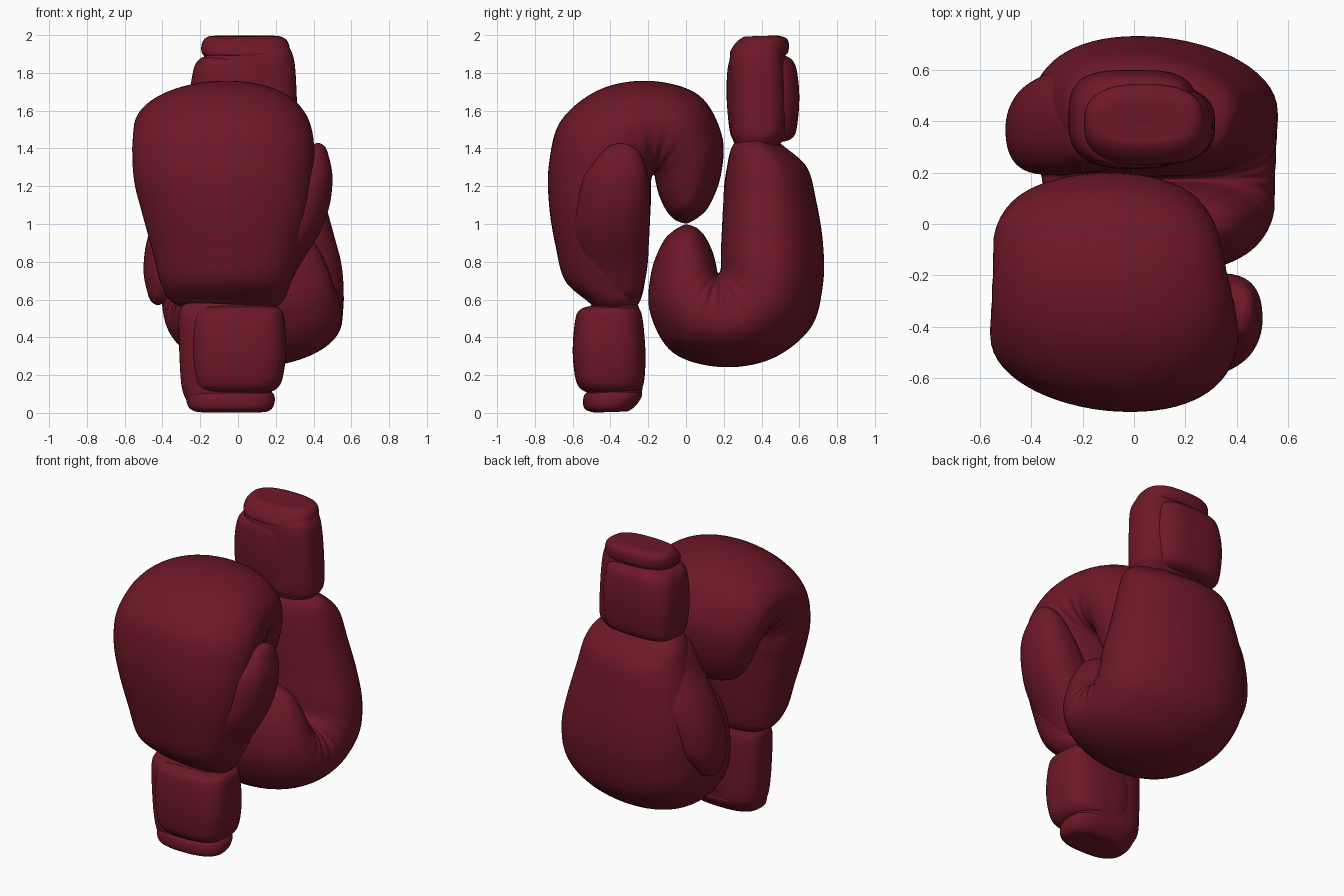
import bpy, bmesh, math
from mathutils import Vector

if "Cube" in bpy.data.objects:
    bpy.data.objects.remove(bpy.data.objects["Cube"])

red = bpy.data.materials.new("dark_red_leather")
red.diffuse_color = (0.155, 0.009, 0.02, 1)
red.use_nodes = True
red.node_tree.nodes["Principled BSDF"].inputs["Base Color"].default_value = red.diffuse_color
RING = 64


def spline(rows, steps):
    # Catmull-Rom interpolation of the section parameters
    out = []
    for i in range(len(rows) - 1):
        a, b = rows[max(i - 1, 0)], rows[i]
        c, d = rows[i + 1], rows[min(i + 2, len(rows) - 1)]
        for s in range(steps):
            t = s / steps
            out.append((i + t, [0.5 * (2 * q + (r - p) * t + (2 * p - 5 * q + 4 * r - w) * t * t
                                + (3 * q - p - 3 * r + w) * t ** 3) for p, q, r, w in zip(a, b, c, d)]))
    out.append((len(rows) - 1, list(rows[-1])))
    return out


def loft(name, rows, inner_power, outer_power, steps=6, mirrored=False, wrinkle=0.0, skew=0.0):
    # Row: inner y, inner z, outer y, outer z, x min, x max
    bm = bmesh.new()
    rings = []
    for t, (y0, z0, y1, z1, x0, x1) in spline(rows, steps):
        ring = []
        for k in range(RING):
            a = 2 * math.pi * k / RING
            c, s = math.cos(a), math.sin(a)
            power = outer_power if s > 0 else inner_power
            u = math.copysign(abs(c) ** (2 / power), c)
            v = math.copysign(abs(s) ** (2 / power), s)
            # gathered leather beside the finger crease
            fold = math.exp(-((t - 8) / 1.5) ** 2) * math.exp(-((v + 0.5) / 0.35) ** 2)
            u *= 1 - wrinkle * fold * (1 + math.sin(t * 9))
            # the back of the hand leans towards the thumb
            lean = skew * max(v, 0) ** 2 * max(0, 1 - t / 12)
            co = Vector(((x0 + x1) / 2 + u * (x1 - x0) / 2 + lean,
                         (y0 + y1) / 2 + v * (y1 - y0) / 2,
                         (z0 + z1) / 2 + v * (z1 - z0) / 2))
            if mirrored:
                co = Vector((-co.x, -co.y, 2 - co.z))
            ring.append(bm.verts.new(co))
        rings.append(ring)
    for r, q in zip(rings, rings[1:]):
        for k in range(RING):
            n = (k + 1) % RING
            bm.faces.new((r[k], r[n], q[n], q[k]))
    bm.faces.new(rings[0])
    bm.faces.new(rings[-1])
    bmesh.ops.recalc_face_normals(bm, faces=bm.faces)
    me = bpy.data.meshes.new(name)
    bm.to_mesh(me)
    bm.free()
    me.materials.append(red)
    ob = bpy.data.objects.new(name, me)
    bpy.context.collection.objects.link(ob)
    bpy.context.view_layer.objects.active = ob
    ob.select_set(True)
    bpy.ops.object.shade_smooth_by_angle(angle=math.radians(50))
    ob.select_set(False)


def level(z, y0, y1, x0, x1):
    return (y0, z, y1, z, x0, x1)


# padded hand: up the back, over the knuckles and down to the fingertips
mitt = [
    (-.27, .55, -.47, .55, -.27, .19), (-.24, .60, -.52, .59, -.36, .24),
    (-.22, .68, -.64, .70, -.41, .28), (-.20, .85, -.69, .88, -.455, .34),
    (-.19, 1.03, -.725, 1.10, -.51, .385), (-.185, 1.14, -.725, 1.32, -.55, .40),
    (-.185, 1.22, -.66, 1.55, -.56, .405), (-.18, 1.25, -.45, 1.715, -.555, .39),
    (-.172, 1.26, -.18, 1.757, -.55, .36), (-.165, 1.25, .07, 1.68, -.545, .33),
    (-.16, 1.22, .19, 1.47, -.51, .29), (-.14, 1.145, .185, 1.26, -.46, .25),
    (-.10, 1.065, .125, 1.10, -.39, .19), (-.055, 1.02, .065, 1.035, -.29, .08),
    (-.005, 1.002, .005, 1.002, -.14, -.06)]
# thumb, its knuckle side buried in the hand padding
thumb = [
    level(.58, -.28, -.42, .06, .18), level(.64, -.235, -.48, .04, .25),
    level(.77, -.205, -.57, .02, .32), level(.95, -.195, -.60, .06, .43),
    level(1.10, -.19, -.58, .14, .485), level(1.25, -.20, -.54, .24, .50),
    level(1.36, -.235, -.46, .33, .48), level(1.41, -.28, -.41, .38, .46),
    level(1.43, -.34, -.35, .42, .43)]
# wrist tube, drawn in towards the opening
cuff = [
    level(.61, -.27, -.47, -.27, .19), level(.56, -.25, -.51, -.30, .21),
    level(.50, -.235, -.54, -.315, .21), level(.30, -.23, -.54, -.31, .20),
    level(.15, -.23, -.53, -.30, .185), (-.24, .09, -.52, .07, -.28, .17),
    (-.28, .05, -.48, .03, -.25, .14)]
# rolled hem with a filled end
hem = [
    (-.26, .13, -.50, .11, -.26, .16), (-.235, .11, -.535, .10, -.275, .185),
    (-.235, .085, -.545, .06, -.275, .195), (-.265, .04, -.535, .02, -.26, .185),
    (-.305, .01, -.49, .003, -.22, .15), (-.34, .008, -.45, .004, -.15, .08),
    (-.39, .008, -.40, .006, -.05, -.02)]
# padded closing strap wrapped round the thumb side
strap = [
    level(.565, -.29, -.51, -.16, .18), level(.55, -.25, -.555, -.21, .225),
    level(.50, -.23, -.585, -.242, .245), level(.33, -.215, -.60, -.25, .255),
    level(.18, -.22, -.585, -.235, .235), level(.125, -.24, -.555, -.21, .20),
    level(.105, -.29, -.51, -.16, .15)]

# the back glove is the front one reflected through the centre of the pair
for side, flip in (("front", False), ("back", True)):
    loft(side + "_glove_mitt", mitt, 2.5, 2.05, 8, flip, 0.02, 0.09)
    loft(side + "_glove_thumb", thumb, 2.4, 2.0, 6, flip)
    loft(side + "_glove_cuff", cuff, 2.8, 2.8, 5, flip)
    loft(side + "_glove_hem", hem, 2.6, 2.6, 5, flip)
    loft(side + "_glove_strap", strap, 2.8, 3.2, 5, flip)
